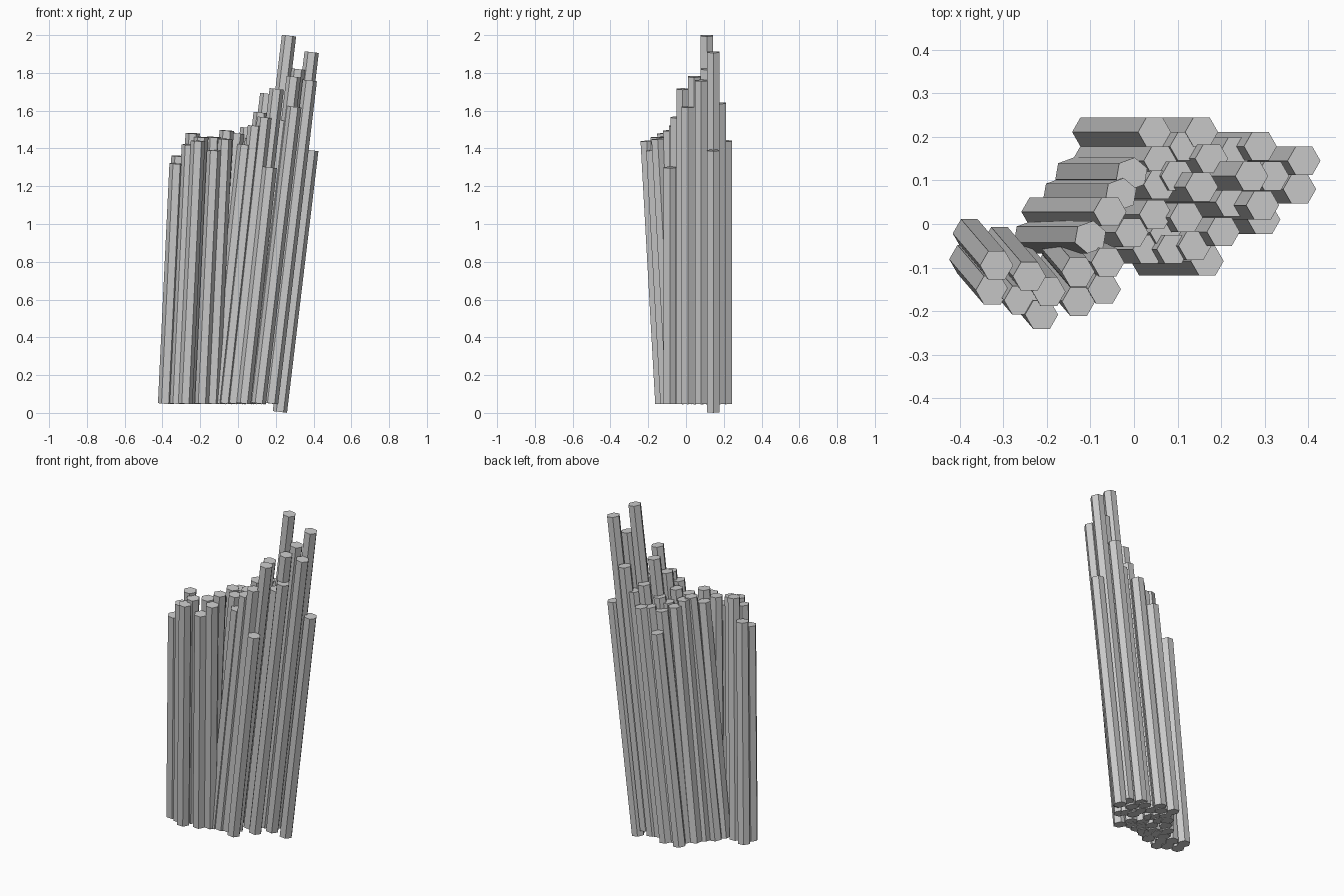
import bpy
from mathutils import Vector, Matrix
from math import radians

RADIUS = 0.038


def column(name, top, lean, base_z=0.05, twist=0):
    """Six-sided stone column running down from its top centre along a lean (dx, dy per unit z)."""
    top = Vector(top)
    slope = Vector((lean[0], lean[1], 1))
    base = top - slope * (top.z - base_z)
    bpy.ops.mesh.primitive_cylinder_add(vertices=6, radius=RADIUS, depth=(top - base).length)
    ob = bpy.context.object
    ob.name = name
    # corners point along x before the column is leaned over
    turn = Vector((0, 0, 1)).rotation_difference(slope).to_matrix().to_4x4()
    spin = Matrix.Rotation(radians(30 + twist), 4, 'Z')
    ob.data.transform(Matrix.Translation((top + base) / 2) @ turn @ spin)
    return ob


def cluster(name, tops, lean, twist=0):
    for i, top in enumerate(tops):
        column(f"{name}_{i + 1}", top, lean, twist=twist)


# Left cluster: leans right and towards the front
cluster("left_column", [
    (-.325, -.152, 1.32), (-.315, -.095, 1.36), (-.24, -.12, 1.48),
    (-.212, -.208, 1.44), (-.195, -.155, 1.46), (-.26, -.175, 1.42),
    (-.127, -.178, 1.39), (-.128, -.11, 1.46), (-.068, -.15, 1.45),
], (.048, -.056))

# Transition column between the two leans
column("transition_column", (-.06, -.088, 1.495), (.065, -.03))

# Middle cluster, one column square to the rest and three twisted
column("middle_column", (-.055, .028, 1.49), (.115, 0))
cluster("twisted_column", [
    (-.1, -.03, 1.45), (-.005, .115, 1.45), (-.03, .068, 1.48),
], (.1, 0), twist=20)

# Right cluster, low front part
cluster("front_column", [
    (-.005, -.02, 1.48), (.05, .022, 1.51), (.12, .015, 1.59),
    (.035, -.058, 1.42), (.09, -.058, 1.52), (.14, -.05, 1.565),
    (.168, -.085, 1.30), (.075, -.02, 1.45),
], (.11, 0))

# Right cluster, back part
cluster("back_column", [
    (.047, .211, 1.31), (.155, .211, 1.44), (.06, .145, 1.42),
    (.12, .178, 1.44), (.178, .15, 1.55), (.235, .165, 1.5),
    (.06, .09, 1.45), (.1, .11, 1.48), (.29, .178, 1.64),
], (.12, 0))

# Right cluster, tall part
cluster("tall_column", [
    (.27, .11, 1.997), (.39, .145, 1.91), (.318, .11, 1.82),
    (.295, .043, 1.78), (.38, .08, 1.76), (.205, -.018, 1.715),
    (.298, .01, 1.62), (.155, .085, 1.69), (.225, .05, 1.55),
], (.12, 0))

# Lowest column, the one touching the ground
column("ground_column", (.388, .145, 1.39), (.12, 0), base_z=.005)
